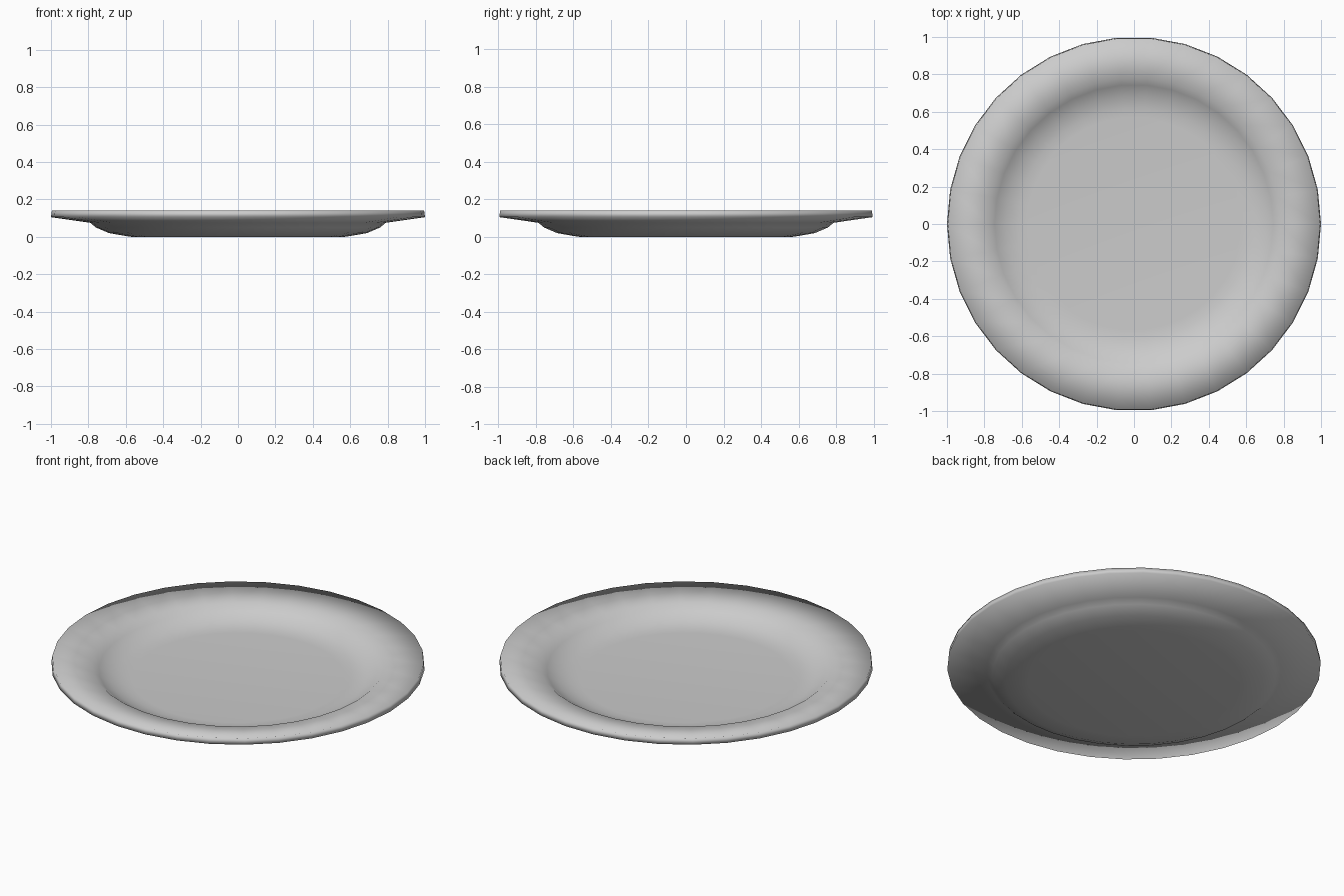
import bpy, bmesh, math

if "Cube" in bpy.data.objects:
    bpy.data.objects.remove(bpy.data.objects["Cube"])

SIDES = 34

# Plate cross-section (radius, height): underside centre, rim, then back over the top
profile = [
    (0.57, 0.0), (0.61, 0.006), (0.69, 0.02), (0.76, 0.05), (0.79, 0.075),
    (1.0, 0.105), (0.995, 0.14),
    (0.78, 0.11), (0.745, 0.083), (0.685, 0.052), (0.62, 0.038), (0.57, 0.035),
]

bm = bmesh.new()


def ring(r, z):
    return [bm.verts.new((r * math.cos(2 * math.pi * i / SIDES),
                          r * math.sin(2 * math.pi * i / SIDES), z))
            for i in range(SIDES)]


# Spin the section into rings and bridge them
rings = [ring(r, z) for r, z in profile]
for a, b in zip(rings, rings[1:]):
    for i in range(SIDES):
        j = (i + 1) % SIDES
        bm.faces.new((a[i], a[j], b[j], b[i]))

# Flat underside and eating surface
bm.faces.new(rings[0][::-1])
bm.faces.new(rings[-1])
bmesh.ops.recalc_face_normals(bm, faces=bm.faces)

# Smooth throughout, including around the rim
for f in bm.faces:
    f.smooth = True

mesh = bpy.data.meshes.new("plate")
bm.to_mesh(mesh)
bm.free()
plate = bpy.data.objects.new("plate", mesh)
bpy.context.collection.objects.link(plate)
